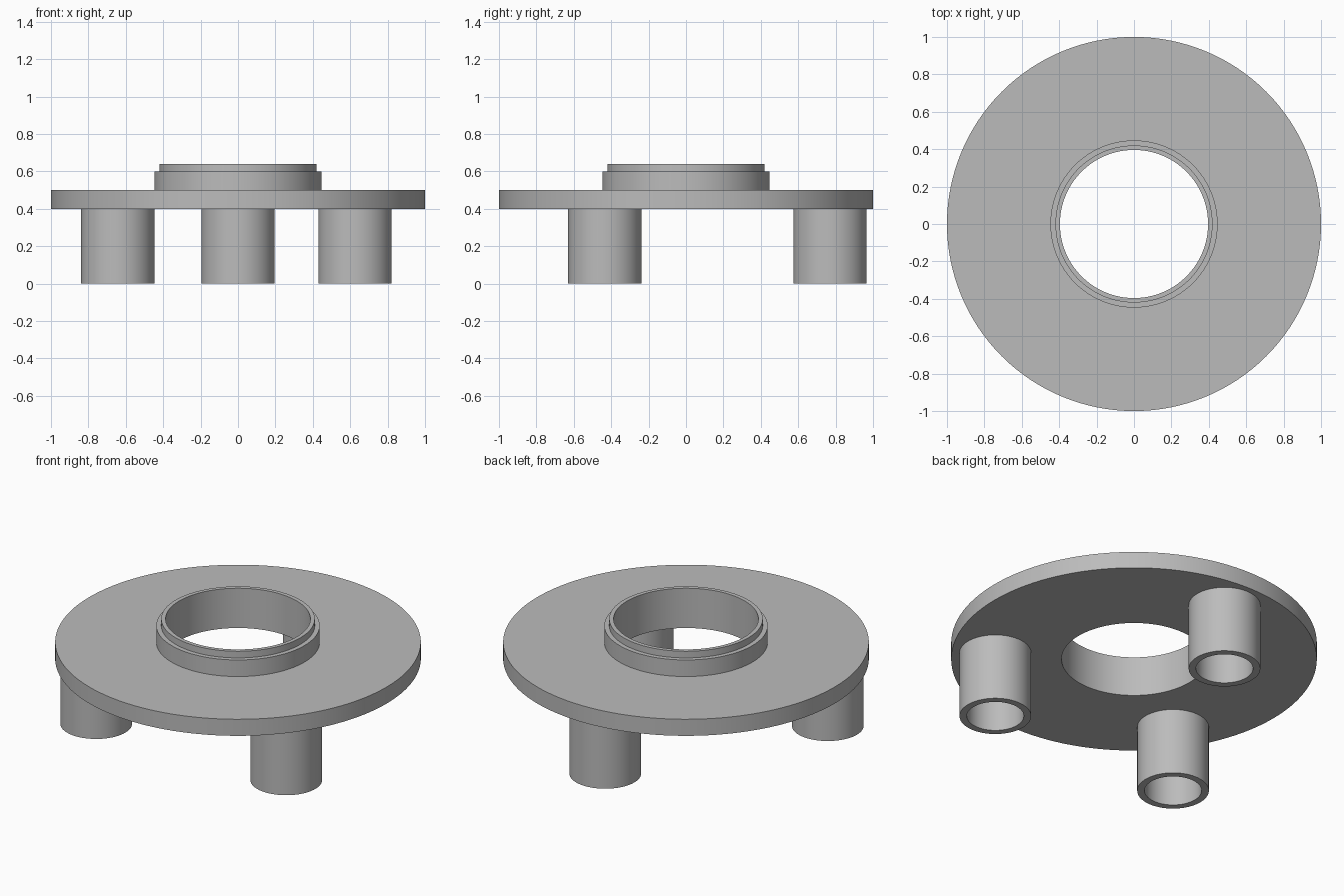
import bpy
import bmesh
import math
from mathutils import Matrix, Vector

cube = bpy.data.objects.get("Cube")
if cube:
    bpy.data.objects.remove(cube, do_unlink=True)

grey = bpy.data.materials.new("plain_grey")
grey.use_nodes = True
colour = (0.5, 0.5, 0.5, 1)
grey.diffuse_color = colour
grey.node_tree.nodes["Principled BSDF"].inputs["Base Color"].default_value = colour


def lathe(name, profile, segments, location=(0, 0, 0)):
    """Turn a closed (radius, height) profile around the z axis."""
    bm = bmesh.new()
    verts = [bm.verts.new((r, 0, z)) for r, z in profile]
    edges = [bm.edges.new((v, verts[i - 1])) for i, v in enumerate(verts)]
    bmesh.ops.spin(bm, geom=verts + edges, cent=(0, 0, 0), axis=(0, 0, 1),
                   angle=math.tau, steps=segments, use_merge=True)
    bmesh.ops.remove_doubles(bm, verts=bm.verts, dist=0.0001)
    bmesh.ops.recalc_face_normals(bm, faces=bm.faces)
    mesh = bpy.data.meshes.new(name)
    bm.to_mesh(mesh)
    bm.free()
    mesh.materials.append(grey)
    obj = bpy.data.objects.new(name, mesh)
    obj.location = location
    bpy.context.collection.objects.link(obj)
    bpy.ops.object.select_all(action='DESELECT')
    obj.select_set(True)
    bpy.context.view_layer.objects.active = obj
    bpy.ops.object.shade_smooth_by_angle(angle=math.radians(30))
    return obj


# Round plate with a stepped collar around the central hole
hole, step, collar, rim = 0.396, 0.42, 0.447, 1.0
bottom, top = 0.4, 0.5
lathe("flange_plate", [
    (hole, bottom), (rim, bottom), (rim, top), (collar, top),
    (collar, 0.6), (step, 0.6), (step, 0.64), (hole, 0.64),
], 128)

# Three hollow legs, set slightly into the plate
legs = {
    "back_leg": (0, 0.77, 0),
    "front_left_leg": (0.626, -0.434, 0),
    "front_right_leg": (-0.643, -0.434, 0),
}
inner, outer, height = 0.156, 0.196, bottom + 0.02
for name, place in legs.items():
    lathe(name, [(inner, 0), (outer, 0), (outer, height), (inner, height)], 64, place)
